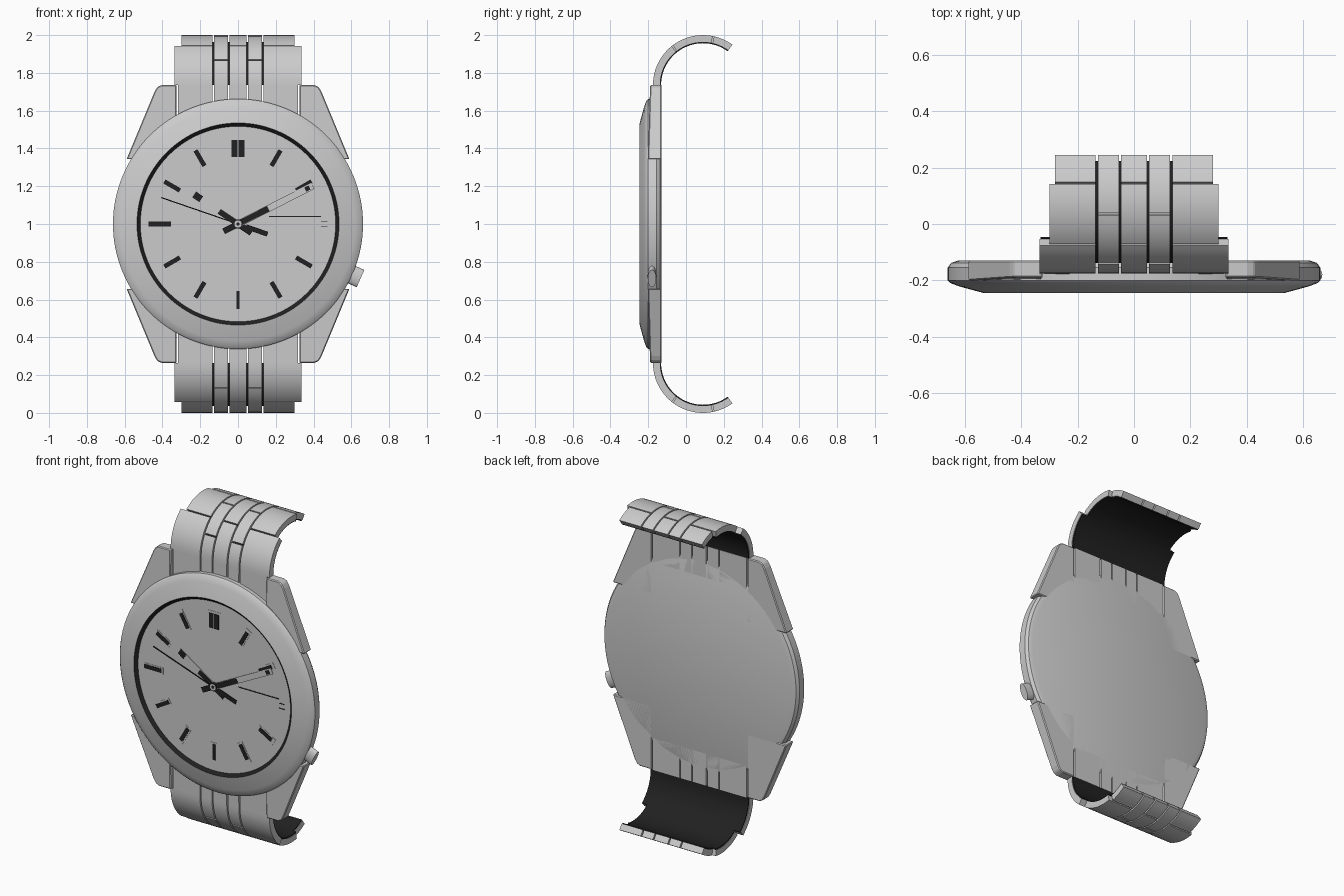
import bpy, bmesh, math
from mathutils import Vector, Matrix

cube = bpy.data.objects.get("Cube")
if cube:
    bpy.data.objects.remove(cube)


def material(name, value):
    m = bpy.data.materials.new(name)
    m.use_nodes = True
    colour = (value, value, value, 1)
    m.diffuse_color = colour
    m.node_tree.nodes["Principled BSDF"].inputs["Base Color"].default_value = colour
    return m


STEEL = material("steel_grey", 0.6)
BLACK = material("black", 0.015)
CZ = 1.0          # height of the dial centre
DIAL_Y = -0.23    # dial surface


def finish(name, bm, mats, smooth=False):
    bmesh.ops.recalc_face_normals(bm, faces=bm.faces)
    mesh = bpy.data.meshes.new(name)
    bm.to_mesh(mesh)
    bm.free()
    for m in mats:
        mesh.materials.append(m)
    ob = bpy.data.objects.new(name, mesh)
    bpy.context.collection.objects.link(ob)
    if smooth:
        bpy.ops.object.select_all(action="DESELECT")
        ob.select_set(True)
        bpy.context.view_layer.objects.active = ob
        bpy.ops.object.shade_smooth_by_angle(angle=math.radians(30))
    return ob


def prism(name, front, back, mat, smooth=False):
    """Solid between two matching outlines."""
    bm = bmesh.new()
    a = [bm.verts.new(p) for p in front]
    b = [bm.verts.new(p) for p in back]
    bm.faces.new(a)
    bm.faces.new(b)
    for i in range(len(a)):
        j = (i + 1) % len(a)
        bm.faces.new((a[i], a[j], b[j], b[i]))
    return finish(name, bm, [mat], smooth)


def lathe(name, profile, mats, black_segment=None, steps=128):
    """Turn a (radius, y) profile about the dial axis."""
    bm = bmesh.new()
    rings = []
    for r, y in profile:
        rings.append([bm.verts.new((r * math.sin(t), y, CZ + r * math.cos(t)))
                      for t in (math.tau * i / steps for i in range(steps))])
    for k in range(len(rings) - 1):
        for i in range(steps):
            j = (i + 1) % steps
            f = bm.faces.new((rings[k][i], rings[k][j], rings[k + 1][j], rings[k + 1][i]))
            f.material_index = 1 if k == black_segment else 0
    bm.faces.new(rings[0])
    bm.faces.new(rings[-1])
    return finish(name, bm, mats, True)


def dial_bar(name, degrees, r0, r1, width, height, mat, shift=0, thick=0.003):
    """Thin bar on the dial, pointing along a clock angle."""
    a = math.radians(degrees)
    u = Vector((math.sin(a), 0, math.cos(a)))
    v = Vector((math.cos(a), 0, -math.sin(a)))
    base = Vector((0, DIAL_Y - height, CZ)) + v * shift
    w = v * width / 2
    front = [base + u * r0 - w, base + u * r1 - w, base + u * r1 + w, base + u * r0 + w]
    back = [p + Vector((0, thick, 0)) for p in front]
    return prism(name, front, back, mat)


# Round case with bezel; the recessed dial has a black wall
lathe("case_and_bezel", [(0.625, -0.13), (0.65, -0.138), (0.662, -0.155), (0.662, -0.2),
                         (0.652, -0.21), (0.62, -0.222), (0.535, -0.245),
                         (0.517, DIAL_Y)], [STEEL, BLACK], black_segment=6)

# Four lugs
LUG = [(0.325, 1.735), (0.405, 1.735), (0.427, 1.725), (0.442, 1.7), (0.59, 1.343), (0.325, 1.343)]
for sz, level in ((1, "upper"), (-1, "lower")):
    for sx, side in ((1, "left"), (-1, "right")):
        front = [(sx * x, -0.19 - (1.735 - z) * 0.03, CZ + sz * (z - CZ)) for x, z in LUG]
        back = [(x, -0.13, z) for x, y, z in front]
        lug = prism(f"{level}_{side}_lug", front, back, STEEL)
        bevel = lug.modifiers.new("soft_edge", "BEVEL")
        bevel.width = 0.005
        bevel.segments = 1

# Bracelet: curved links around a centre behind each end of the case
ARC_Y, ARC_Z = 0.09, 0.735
OUTER, MIDDLE, INNER = 0.265, 0.229, 0.222


def arc_link(name, x0, x1, a0, a1, r0, r1, sz, mat):
    n = max(4, int(abs(a1 - a0) / 4))
    angles = [math.radians(a0 + (a1 - a0) * i / n) for i in range(n + 1)]
    path = [(r1, a) for a in angles] + [(r0, a) for a in reversed(angles)]
    pts = [(ARC_Y + r * math.cos(a), CZ + sz * (ARC_Z + r * math.sin(a))) for r, a in path]
    return prism(name, [(x0, y, z) for y, z in pts], [(x1, y, z) for y, z in pts], mat, True)


WIDE_ROWS = [(180, 128, 0.335), (128, 78, 0.3), (78, 54, 0.28)]
NARROW_ROWS = [(180, 150), (150, 102), (102, 54)]
GAP = 0.8
for sz, level in ((1, "upper"), (-1, "lower")):
    for row, (a0, a1, edge) in enumerate(WIDE_ROWS, 1):
        b0 = a0 - (GAP if row > 1 else 0)
        b1 = a1 + (GAP if row < 3 else 0)
        arc_link(f"{level}_centre_link_{row}", -0.046, 0.046, b0, b1, MIDDLE, OUTER, sz, STEEL)
        arc_link(f"{level}_lining_{row}", -edge + 0.003, edge - 0.003, a0, a1,
                 INNER, MIDDLE, sz, BLACK)
        n0, n1 = NARROW_ROWS[row - 1]
        n0 -= GAP if row > 1 else 0
        n1 += GAP if row < 3 else 0
        for sx, side in ((1, "left"), (-1, "right")):
            arc_link(f"{level}_{side}_outer_link_{row}", sx * 0.136, sx * edge,
                     b0, b1, MIDDLE, OUTER, sz, STEEL)
            arc_link(f"{level}_{side}_inner_link_{row}", sx * 0.054, sx * 0.128,
                     n0, n1, MIDDLE, OUTER, sz, STEEL)
    # Flat end links between the lugs
    for i, (x0, x1) in enumerate([(-0.318, -0.136), (-0.128, -0.054), (-0.046, 0.046),
                                  (0.054, 0.128), (0.136, 0.318)], 1):
        z0, z1 = CZ + sz * 0.54, CZ + sz * 0.735
        front = [(x0, -0.178, z0), (x1, -0.178, z0), (x1, -0.175, z1), (x0, -0.175, z1)]
        prism(f"{level}_end_link_{i}", front, [(x, -0.13, z) for x, y, z in front], STEEL)

# Crown: flattened cylinder set radially into the case side
bm = bmesh.new()
bmesh.ops.create_cone(bm, cap_ends=True, segments=32, radius1=0.05, radius2=0.05, depth=0.11)
bmesh.ops.scale(bm, vec=(1, 0.45, 1), verts=bm.verts)
tilt = math.radians(90 + 24)
bmesh.ops.transform(bm, verts=bm.verts, matrix=Matrix.Translation(
    (0.655 * math.sin(tilt), -0.18, CZ + 0.655 * math.cos(tilt))) @ Matrix.Rotation(tilt, 4, "Y"))
finish("crown", bm, [STEEL], True)

# Hour markers: black bars on steel plates, doubled at the top, none beside the date
for hour in range(1, 13):
    angle = hour * 30
    if hour == 3:
        continue
    if hour == 12:
        dial_bar("marker_plate_12", angle, 0.34, 0.46, 0.085, 0.002, STEEL)
        for s in (-1, 1):
            dial_bar("marker_12", angle, 0.355, 0.445, 0.031, 0.005, BLACK, s * 0.018)
        continue
    dial_bar(f"marker_plate_{hour}", angle, 0.345, 0.47, 0.04, 0.002, STEEL)
    dial_bar(f"marker_{hour}", angle, 0.355, 0.474 if hour == 9 else 0.45,
             0.018 if hour == 6 else 0.024, 0.005, BLACK)

# Date window: raised panel, dark upper line and two short ticks
dial_bar("date_panel", 90, 0.165, 0.44, 0.074, 0.002, STEEL)
dial_bar("date_line", 90, 0.165, 0.44, 0.005, 0.003, BLACK, -0.04)
for s in (-1, 1):
    dial_bar("date_tick", 90, 0.44, 0.475, 0.004, 0.003, BLACK, s * 0.015)


# Hands: steel blades with black base, tail and tip
def hand(name, degrees, length, base_end, tail, tip, height):
    dial_bar(f"{name}_blade", degrees, 0, length, 0.036, height, STEEL)
    dial_bar(f"{name}_base", degrees, 0.012, base_end, 0.03, height + 0.002, BLACK)
    dial_bar(f"{name}_tail", degrees, -tail, -0.012, 0.032, height + 0.002, BLACK)
    dial_bar(f"{name}_tip", degrees, tip[0], tip[1], tip[2], height + 0.002, BLACK)


hand("hour_hand", -56, 0.285, 0.12, 0.085, (0.235, 0.28, 0.036), 0.006)
hand("minute_hand", 63, 0.445, 0.18, 0.085, (0.4, 0.425, 0.024), 0.009)
dial_bar("second_hand", -71, 0, 0.43, 0.006, 0.012, BLACK)
dial_bar("second_hand_tail", -71, -0.165, -0.045, 0.026, 0.012, BLACK)

# Hub: black washer, steel cap and black pin
for name, r, h, mat in (("hub_washer", 0.025, 0.013, BLACK), ("hub_cap", 0.019, 0.0145, STEEL),
                        ("hub_pin", 0.009, 0.0155, BLACK)):
    lathe(name, [(r, DIAL_Y), (r, DIAL_Y - h)], [mat], steps=24)
